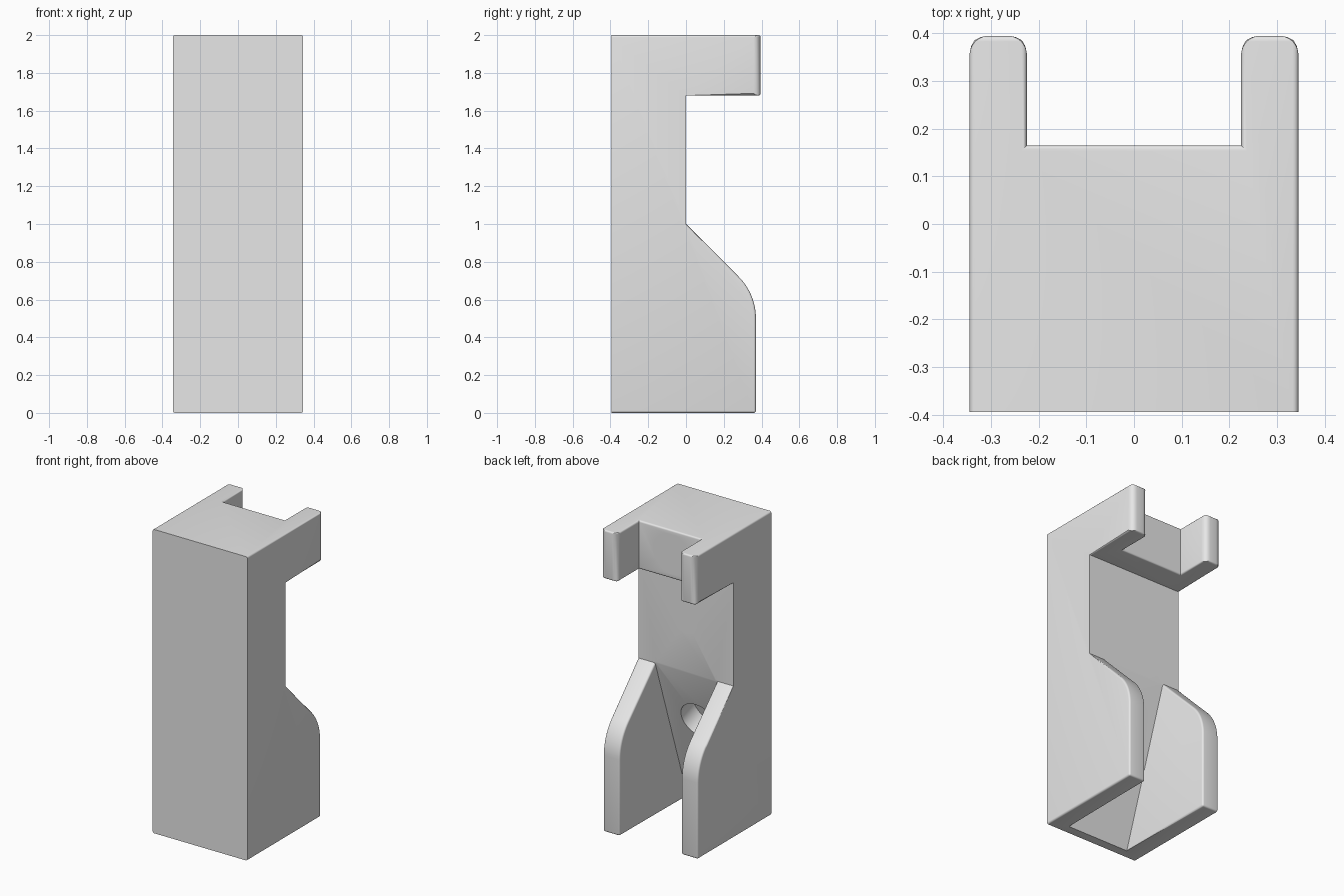
import bpy
import bmesh
import math
from mathutils import Vector

cube = bpy.data.objects.get("Cube")
if cube:
    bpy.data.objects.remove(cube, do_unlink=True)

HALF_W, SLOT = 0.345, 0.225
FRONT, BACK, TOP = -0.395, 0.395, 2.0


def add_object(name, bm):
    bmesh.ops.recalc_face_normals(bm, faces=bm.faces)
    mesh = bpy.data.meshes.new(name)
    bm.to_mesh(mesh)
    bm.free()
    obj = bpy.data.objects.new(name, mesh)
    bpy.context.collection.objects.link(obj)
    return obj


def prism(name, outline, half):
    """Side outline of (y, z) points, extruded across x."""
    bm = bmesh.new()
    face = bm.faces.new([bm.verts.new((-half, y, z)) for y, z in outline])
    extruded = bmesh.ops.extrude_face_region(bm, geom=[face])["geom"]
    for v in extruded:
        if isinstance(v, bmesh.types.BMVert):
            v.co.x = half
    return add_object(name, bm)


def drill(name, start, axis, near, far, r1, r2=None):
    """Round cutter along axis between two distances from start."""
    bm = bmesh.new()
    bmesh.ops.create_cone(bm, cap_ends=True, segments=48, radius1=r1,
                          radius2=r2 or r1, depth=far - near)
    axis = Vector(axis).normalized()
    rot = axis.to_track_quat("Z", "Y")
    for v in bm.verts:
        v.co = rot @ v.co + Vector(start) + axis * (near + far) / 2
    return add_object(name, bm)


def apply(obj, mod):
    bpy.context.view_layer.objects.active = obj
    bpy.ops.object.modifier_apply(modifier=mod.name)


def cut(obj, cutter):
    cutter.hide_render = True
    mod = obj.modifiers.new("cut", "BOOLEAN")
    mod.operation, mod.solver, mod.object = "DIFFERENCE", "EXACT", cutter
    apply(obj, mod)
    bpy.data.objects.remove(cutter, do_unlink=True)


# Body outline with a rounded shoulder on the lower arms
arm_y, radius = 0.37, 0.31
arc_z = 1 - arm_y - radius * math.tan(math.pi / 8)
shoulder = []
for i in range(13):
    a = math.pi / 4 * i / 12
    shoulder.append((arm_y - radius + radius * math.cos(a),
                     arc_z + radius * math.sin(a)))
outline = [(FRONT, 0), (arm_y, 0)] + shoulder + [
    (0, 1), (0, 1.68), (BACK, 1.68), (BACK, TOP), (FRONT, TOP)]
bracket = prism("bracket", outline, HALF_W)

# Slot between the upper arms, and sloping slot between the lower arms
cut(bracket, prism("upper_slot", [(0.165, 1.5), (0.6, 1.5), (0.6, 2.2), (0.165, 2.2)], SLOT))
slope = 0.335
cut(bracket, prism("lower_slot", [(0, 1), (-slope * 1.1, -0.1), (0.6, -0.1), (0.6, 1)], SLOT))

# Stepped holes: centre from the front, upper and lower from the back
centre, straight = (0, FRONT, 1.33), (0, 1, 0)
cut(bracket, drill("centre_bore", centre, straight, -0.05, 0.24, 0.135))
cut(bracket, drill("centre_hole", centre, straight, 0.1, 0.5, 0.069))
cut(bracket, drill("centre_chamfer", centre, straight, 0.383, 0.407, 0.066, 0.09))
for z, axis, step in ((1.84, straight, 0.41), (0.725, (0, 1, -slope), 0.15)):
    start = (-0.01, FRONT, z)
    cut(bracket, drill("screw_hole", start, axis, -0.05, step + 0.05, 0.038))
    cut(bracket, drill("screw_bore", start, axis, step, 0.8, 0.13))

# Rounded outer edges, larger on the upper arm ends
bm = bmesh.new()
bm.from_mesh(bracket.data)
bmesh.ops.remove_doubles(bm, verts=bm.verts, dist=0.00005)
weight = bm.edges.layers.float.new("bevel_weight_edge")
for e in bm.edges:
    if len(e.link_faces) != 2 or e.calc_face_angle_signed() < 0.35:
        continue
    a, b = (v.co for v in e.verts)
    mid, run = (a + b) / 2, b - a
    if max(abs(a.x), abs(b.x)) < 0.2:
        continue
    end_cap = min(mid.z, TOP - mid.z) < 0.001 and abs(run.y) > 0.1
    if mid.y > 0.005 or end_cap:
        arm_end = mid.y > 0.36 and mid.z > 1.7 and abs(run.z) > 0.25
        e[weight] = 1.0 if arm_end else 0.32
bm.to_mesh(bracket.data)
bm.free()
bevel = bracket.modifiers.new("rounding", "BEVEL")
bevel.limit_method = "WEIGHT"
bevel.width = 0.037
bevel.segments = 4
bevel.use_clamp_overlap = False
apply(bracket, bevel)

# Plain grey finish
grey = bpy.data.materials.new("light grey")
grey.use_nodes = True
colour = (0.8, 0.8, 0.8, 1)
grey.diffuse_color = colour
grey.node_tree.nodes["Principled BSDF"].inputs["Base Color"].default_value = colour
bracket.data.materials.clear()
bracket.data.materials.append(grey)

bpy.ops.object.select_all(action="DESELECT")
bracket.select_set(True)
bpy.context.view_layer.objects.active = bracket
bpy.ops.object.shade_smooth_by_angle(angle=math.radians(30))
